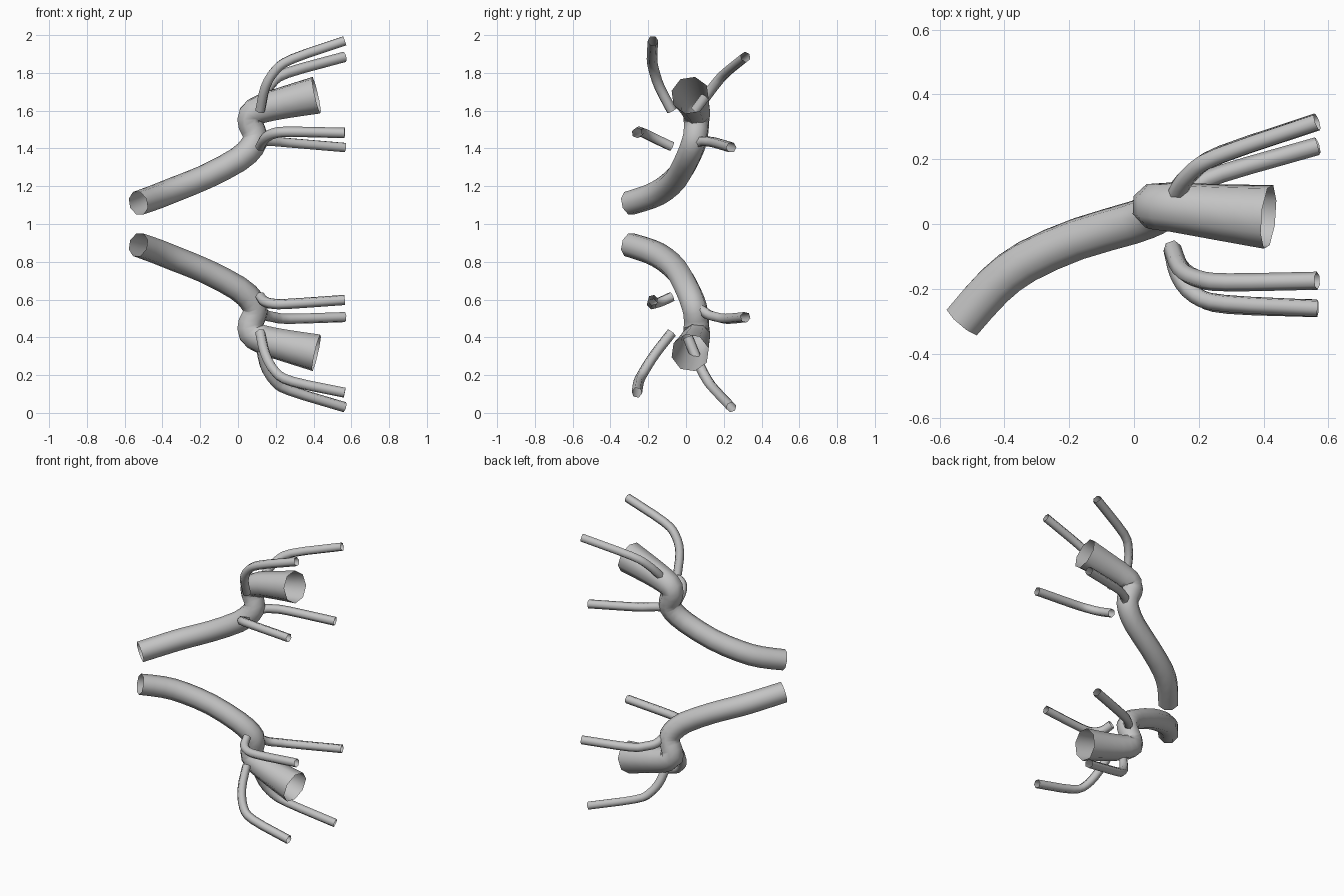
import bpy, bmesh, math
from mathutils import Vector

if "Cube" in bpy.data.objects:
    bpy.data.objects.remove(bpy.data.objects["Cube"])

grey = bpy.data.materials.new("pipe grey")
grey.diffuse_color = (0.55, 0.55, 0.55, 1)
grey.use_nodes = True
grey.node_tree.nodes["Principled BSDF"].inputs["Base Color"].default_value = grey.diffuse_color


def smooth_path(pts, steps):
    """Catmull-Rom through points of (x, y, z, radius)."""
    p = [Vector(q) for q in pts]
    p = [2 * p[0] - p[1]] + p + [2 * p[-1] - p[-2]]
    out = []
    for i in range(1, len(p) - 2):
        a, b, c, d = p[i - 1:i + 3]
        for s in range(steps):
            t = s / steps
            out.append(0.5 * (2 * b + (c - a) * t + (2 * a - 5 * b + 4 * c - d) * t * t
                              + (3 * b - a - 3 * c + d) * t ** 3))
    return out + [p[-2]]


def tube(name, pts, sides, steps):
    """Open-ended tube swept along a path, smooth shaded."""
    path = smooth_path(pts, steps)
    c = [q.to_3d() if len(q) == 3 else Vector(q[:3]) for q in path]
    bm = bmesh.new()
    normal, prev = Vector((0, 0, 1)), None
    for i, q in enumerate(path):
        tan = (c[min(i + 1, len(c) - 1)] - c[max(i - 1, 0)]).normalized()
        normal = (normal - tan * normal.dot(tan)).normalized()
        side = tan.cross(normal)
        ring = []
        for k in range(sides):
            a = 2 * math.pi * (k + 0.5) / sides
            ring.append(bm.verts.new(c[i] + q[3] * (normal * math.cos(a) + side * math.sin(a))))
        if prev:
            for k in range(sides):
                j = (k + 1) % sides
                bm.faces.new((prev[k], prev[j], ring[j], ring[k])).smooth = True
        prev = ring
    bmesh.ops.recalc_face_normals(bm, faces=bm.faces)
    # outward normals on an open tube
    f = bm.faces[:][0]
    if f.normal.dot(f.calc_center_median() - c[0]) < 0:
        bmesh.ops.reverse_faces(bm, faces=bm.faces)
    me = bpy.data.meshes.new(name)
    bm.to_mesh(me)
    bm.free()
    me.materials.append(grey)
    bpy.context.collection.objects.link(bpy.data.objects.new(name, me))


# Main pipes: flared at the outlet, the lower one mirrored about z = 1
main = [(-.528, -.30, 1.11, .066), (-.43, -.19, 1.145, .067), (-.33, -.115, 1.185, .067),
        (-.17, -.045, 1.25, .066), (0, .005, 1.34, .067), (.075, .035, 1.41, .068),
        (.092, .05, 1.465, .068), (.068, .055, 1.525, .07), (.07, .055, 1.575, .075),
        (.125, .052, 1.61, .079), (.25, .038, 1.644, .088), (.415, .022, 1.682, .102)]
tube("upper_main_pipe", main, 8, 2)
tube("lower_main_pipe", [(x, y, 2 - z, r) for x, y, z, r in main], 8, 2)

# Thin branch pipes: four around each bend
branches = {
    "upper_front_high": [(.118, -.075, 1.60), (.145, -.14, 1.725), (.20, -.17, 1.815),
                         (.29, -.18, 1.875), (.565, -.175, 1.97)],
    "upper_back_high": [(.115, .05, 1.60), (.14, .11, 1.68), (.18, .16, 1.745),
                        (.26, .21, 1.80), (.565, .315, 1.885)],
    "upper_front_low": [(.118, -.075, 1.41), (.14, -.16, 1.45), (.19, -.22, 1.48),
                        (.28, -.245, 1.488), (.565, -.26, 1.482)],
    "upper_back_low": [(.11, .04, 1.42), (.14, .08, 1.437), (.19, .115, 1.437),
                       (.27, .155, 1.43), (.565, .24, 1.405)],
    "lower_front_high": [(.118, -.075, .615), (.14, -.13, .59), (.19, -.167, .577),
                         (.28, -.18, .578), (.565, -.175, .598)],
    "lower_back_high": [(.11, .05, .57), (.14, .115, .522), (.19, .165, .507),
                        (.27, .215, .498), (.565, .315, .507)],
    "lower_front_low": [(.118, -.075, .425), (.145, -.165, .31), (.20, -.225, .215),
                        (.29, -.25, .165), (.565, -.26, .107)],
    "lower_back_low": [(.115, .01, .40), (.14, .07, .255), (.19, .115, .17),
                       (.27, .155, .12), (.565, .24, .03)],
}
for name, pts in branches.items():
    tube(name + "_branch_pipe", [(*p, .028) for p in pts], 6, 3)
